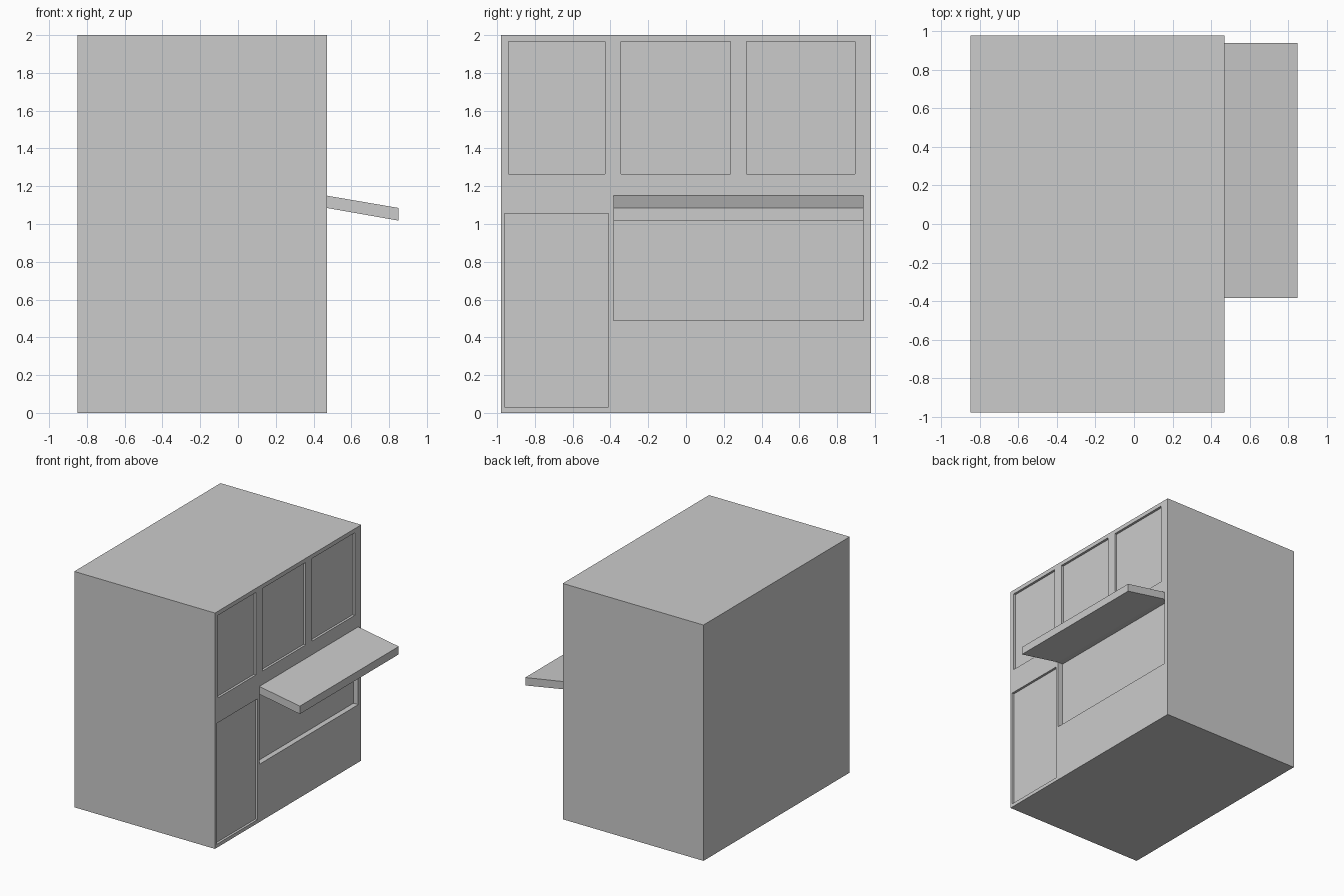
import bpy, bmesh

if "Cube" in bpy.data.objects:
    bpy.data.objects.remove(bpy.data.objects["Cube"])

FRONT = 0.47  # x of the shop face


def prism(name, profile, y0, y1):
    """Extrude an (x, z) profile along y."""
    bm = bmesh.new()
    face = bm.faces.new([bm.verts.new((x, y0, z)) for x, z in profile])
    ext = bmesh.ops.extrude_face_region(bm, geom=[face])
    verts = [g for g in ext["geom"] if isinstance(g, bmesh.types.BMVert)]
    bmesh.ops.translate(bm, verts=verts, vec=(0, y1 - y0, 0))
    bmesh.ops.recalc_face_normals(bm, faces=bm.faces)
    mesh = bpy.data.meshes.new(name)
    bm.to_mesh(mesh)
    bm.free()
    obj = bpy.data.objects.new(name, mesh)
    bpy.context.collection.objects.link(obj)
    return obj


def box(name, x0, x1, y0, y1, z0, z1):
    return prism(name, [(x0, z0), (x1, z0), (x1, z1), (x0, z1)], y0, y1)


# Main building block
building = box("building", -0.85, FRONT, -0.98, 0.98, 0, 2)

# Shallow recesses: y0, y1, z0, z1, depth
recesses = {
    "window_left": (-0.94, -0.43, 1.265, 1.965, 0.02),
    "window_middle": (-0.345, 0.235, 1.265, 1.965, 0.02),
    "window_right": (0.32, 0.895, 1.265, 1.965, 0.02),
    "door": (-0.96, -0.41, 0.03, 1.055, 0.02),
    "shop_window": (-0.385, 0.94, 0.49, 1.085, 0.045),
}
bpy.context.view_layer.objects.active = building
for name, (y0, y1, z0, z1, depth) in recesses.items():
    cutter = box(name + "_cutter", FRONT - depth, FRONT + 0.1, y0, y1, z0, z1)
    cutter.hide_render = True
    mod = building.modifiers.new(name, "BOOLEAN")
    mod.operation = "DIFFERENCE"
    mod.solver = "EXACT"
    mod.object = cutter
    bpy.ops.object.modifier_apply(modifier=name)
    bpy.data.objects.remove(cutter)

# Sloping awning over the shop window
prism("awning", [(FRONT, 1.15), (0.85, 1.085), (0.85, 1.018), (FRONT, 1.085)],
      -0.385, 0.94)
